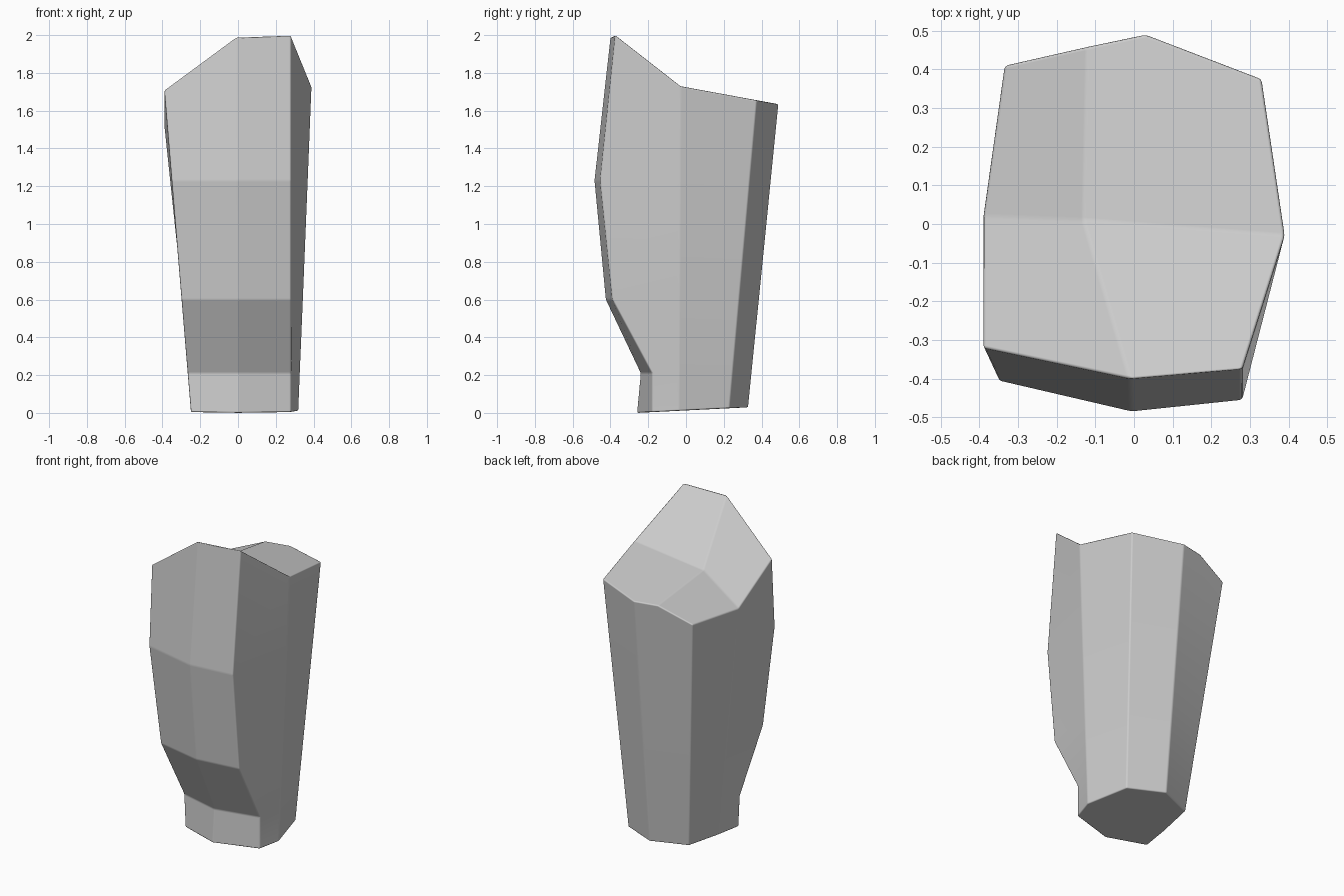
import bpy
import bmesh
import math
from mathutils import Vector

default_cube = bpy.data.objects.get("Cube")
if default_cube:
    bpy.data.objects.remove(default_cube, do_unlink=True)

# One plain grey material
grey = bpy.data.materials.new("stone_grey")
grey.use_nodes = True
colour = (0.6, 0.6, 0.6, 1)
grey.diffuse_color = colour
grey.node_tree.nodes["Principled BSDF"].inputs["Base Color"].default_value = colour

# Upright corner edges: foot (x, y), head (x, y, z), optional front depth at each knee
corners = {
    "front": ((0, -.26), (-.01, -.40, 1.99), (-.24, -.425, -.485)),
    "front_left": ((.28, -.18), (.28, -.375, 2), (-.18, -.39, -.455)),
    "left": ((.32, -.04), (.39, -.03, 1.73), None),
    "back_left": ((.25, .23), (.33, .375, 1.655), None),
    "back": ((.03, .33), (.03, .49, 1.635), None),
    "back_right": ((-.19, .24), (-.335, .41, 1.55), None),
    "right": ((-.23, 0), (-.39, .02, 1.52), None),
    "front_right": ((-.25, -.18), (-.39, -.32, 1.71), (-.17, -.36, -.405)),
}
knee_heights = (.21, .6, 1.23)


def corner_points(foot, head, depths):
    """Points up one corner edge, from foot to head."""
    start = Vector((*foot, .05 * (foot[1] + .26)))
    end = Vector(head)
    points = [start]
    for i, z in enumerate(knee_heights):
        p = start.lerp(end, (z - start.z) / (end.z - start.z))
        if depths:
            p.y = depths[i]
        points.append(p)
    return points + [end]


bm = bmesh.new()
edges = {name: [bm.verts.new(p) for p in corner_points(*data)]
         for name, data in corners.items()}
top = {name: column[-1] for name, column in edges.items()}
ring = list(edges)

# Extra corners of the upper surface
hub = bm.verts.new((-.13, .01, 1.695))
notch = bm.verts.new((-.12, .458, 1.635))

# Walls
for i, name in enumerate(ring):
    a, b = edges[name], edges[ring[(i + 1) % len(ring)]]
    for k in range(len(a) - 1):
        face = [a[k], b[k], b[k + 1], a[k + 1]]
        if name == "back" and k == len(a) - 2:
            face.insert(3, notch)
        bm.faces.new(face)

# Underside
bm.faces.new([edges[name][0] for name in reversed(ring)])

# Upper surface: two raised front slopes, a rear shelf and a lower side chamfer
for names in (("front", "front_left", "left"),
              ("right", "front_right", "front"),
              ("left", "back_left", "back", notch),
              (notch, "back_right", "right")):
    bm.faces.new([top[n] if isinstance(n, str) else n for n in names] + [hub])

bmesh.ops.recalc_face_normals(bm, faces=bm.faces)
mesh = bpy.data.meshes.new("carved_block")
bm.to_mesh(mesh)
bm.free()
mesh.materials.append(grey)

block = bpy.data.objects.new("carved_block", mesh)
bpy.context.collection.objects.link(block)

# Slightly softened edges
bpy.ops.object.select_all(action="DESELECT")
block.select_set(True)
bpy.context.view_layer.objects.active = block
bpy.ops.object.shade_smooth_by_angle(angle=math.radians(30))
bevel = block.modifiers.new("soft_edges", "BEVEL")
bevel.width = .008
bevel.segments = 2
bevel.limit_method = "ANGLE"
bevel.angle_limit = math.radians(7)
bevel.harden_normals = True
